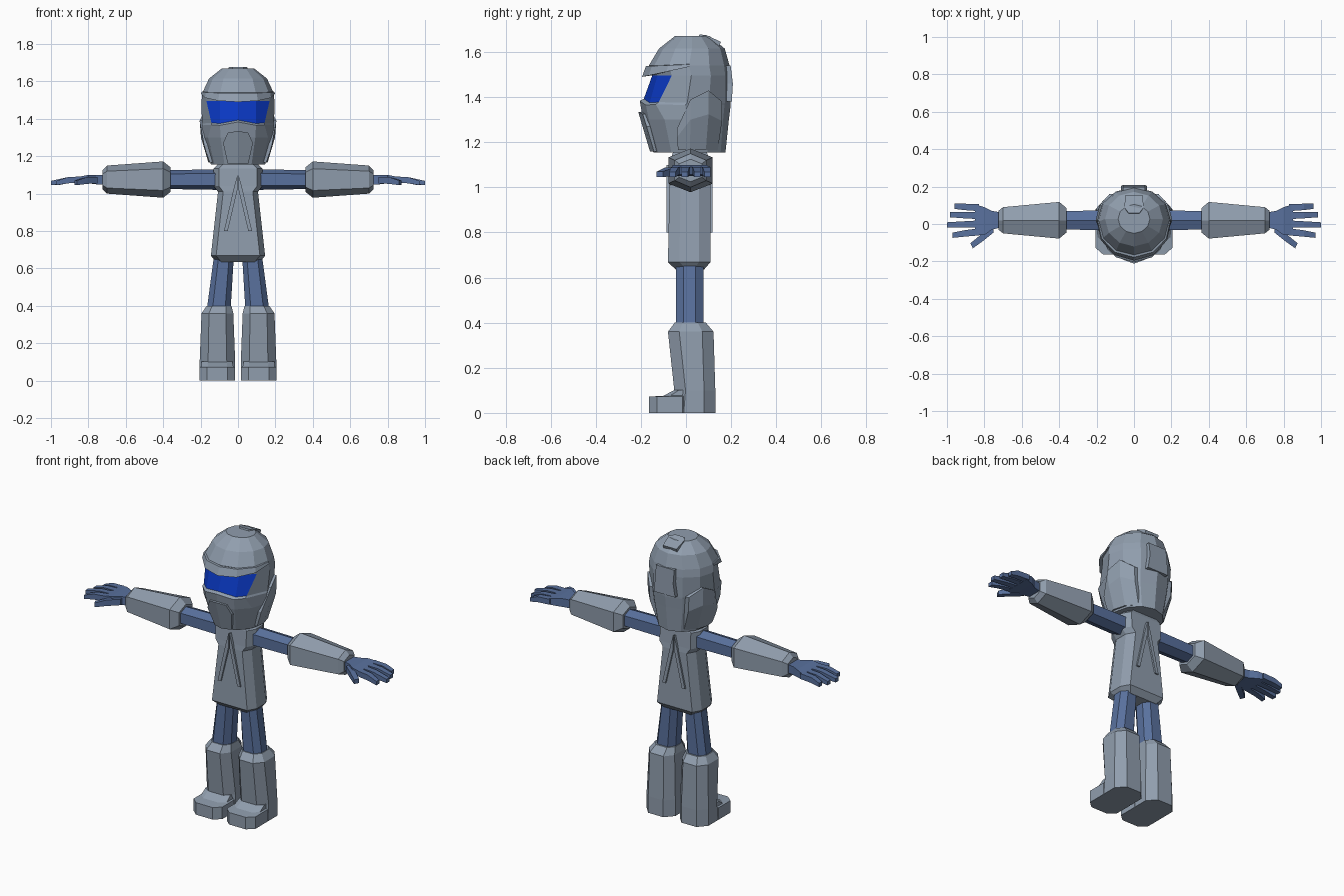
import bpy, bmesh, math

if "Cube" in bpy.data.objects:
    bpy.data.objects.remove(bpy.data.objects["Cube"])


def material(name, rgb):
    m = bpy.data.materials.new(name)
    m.diffuse_color = (*rgb, 1)
    m.use_nodes = True
    m.node_tree.nodes["Principled BSDF"].inputs["Base Color"].default_value = m.diffuse_color
    return m


ARMOUR = material("grey armour", (0.28, 0.34, 0.42))
SUIT = material("slate blue suit", (0.10, 0.165, 0.34))
VISOR = material("deep blue visor", (0.003, 0.04, 0.55))


def loft(name, rings, mat, mirror=False):
    """Skin closed rings of points and cap both ends; optionally add the mirrored copy."""
    bm = bmesh.new()
    for s in ((1, -1) if mirror else (1,)):
        vs = [[bm.verts.new((p[0] * s, p[1], p[2])) for p in r] for r in rings]
        n = len(rings[0])
        for a, b in zip(vs, vs[1:]):
            for i in range(n):
                j = (i + 1) % n
                bm.faces.new((a[i], a[j], b[j], b[i]))
        bm.faces.new(vs[0])
        bm.faces.new(vs[-1])
    bmesh.ops.recalc_face_normals(bm, faces=bm.faces)
    me = bpy.data.meshes.new(name)
    bm.to_mesh(me)
    bm.free()
    me.materials.append(mat)
    ob = bpy.data.objects.new(name, me)
    bpy.context.collection.objects.link(ob)
    return ob


def octo(z, x0, x1, y0, y1, cx, cy):
    """Box outline with cut corners at height z."""
    return [(x0 + cx, y0, z), (x1 - cx, y0, z), (x1, y0 + cy, z), (x1, y1 - cy, z),
            (x1 - cx, y1, z), (x0 + cx, y1, z), (x0, y1 - cy, z), (x0, y0 + cy, z)]


def oval(z, w, yf, yb):
    """Twelve-sided ring; point 0 is at the front."""
    c, r = (yf + yb) / 2, (yb - yf) / 2
    return [(w * math.sin(k * math.pi / 6), c - r * math.cos(k * math.pi / 6), z) for k in range(12)]


def arm_ring(x, ry, rz, cy=0.02, cz=1.075):
    """Six-sided ring across the arm, points at top and bottom."""
    return [(x, cy + ry * sy, cz + rz * sz) for sy, sz in
            ((0, 1), (1, .6), (1, -.6), (0, -1), (-1, -.6), (-1, .6))]


def box_ring(x, y0, y1, z0, z1):
    return [(x, y0, z0), (x, y1, z0), (x, y1, z1), (x, y0, z1)]


def plate(name, pts, push, mat=ARMOUR, mirror=False):
    """Panel with the given outline, given depth by a push vector."""
    return loft(name, [pts, [tuple(a + b for a, b in zip(p, push)) for p in pts]], mat, mirror)


# helmet shell, with the recessed front band as the visor
rings = [oval(*r) for r in (
    (1.155, .145, -.145, .175), (1.30, .185, -.19, .19), (1.365, .193, -.205, .198),
    (1.375, .193, -.187, .198), (1.495, .195, -.15, .197), (1.54, .190, -.165, .193),
    (1.615, .155, -.12, .172), (1.67, .085, -.05, .105))]
for ring in rings[2:4]:                      # shape the lower visor edge
    x, y, z = ring[0]
    ring[0] = (x, y, z + .018)
    for k in (2, 10):
        x, y, z = ring[k]
        ring[k] = (x * .85, y - .03, z + .003)
helmet = loft("helmet", rings, ARMOUR)
helmet.data.materials.append(VISOR)
for f in helmet.data.polygons:
    c = f.center
    if 1.39 < c.z < 1.47 and c.y < -.08:
        f.material_index = 1

# helmet brim: wedge wrapping the front half
brim = []
for k in range(-3, 4):
    a = k * math.pi / 6
    s, c = math.sin(a), math.cos(a)
    lo, hi, out = 1.535 - .045 * c, 1.545 - .008 * c, .003 + .012 * c
    brim.append([(.17 * s, .015 - .14 * c, lo + .01), ((.195 + out) * s, .015 - (.195 + out) * c, lo),
                 ((.190 + out) * s, .015 - (.178 + out) * c, hi), (.17 * s, .015 - .14 * c, hi + .005)])
loft("helmet_brim", brim, ARMOUR)

# ear guards, following the side of the helmet
ears = []
for y, top, wt, f, fb in ((-.04, 1.26, .175, .97, .95), (.02, 1.39, .193, 1, 1),
                          (.10, 1.43, .194, .89, .86), (.16, 1.38, .193, .62, .5)):
    mid = 1.165 + (top - 1.165) * .6
    wm = .145 + .28 * (mid - 1.165)
    ears.append([(.145 * fb + .013, y * .88, 1.165), (min(wm, .19) * f + .015, y, mid), (wt * f + .012, y, top),
                 (wt * f - .03, y, top), (.145 * fb - .03, y * .88, 1.165)])
loft("ear_guards", ears, ARMOUR, True)

# mouth guard in two mirrored halves
plate("mouth_guard", [(0, -.212, 1.335), (.055, -.192, 1.325), (.08, -.175, 1.27),
                      (.055, -.142, 1.16), (0, -.16, 1.16)], (0, .03, 0), mirror=True)

# back and crown panels
plate("back_panel", [(-.07, .203, 1.38), (.07, .203, 1.38), (.06, .208, 1.46), (.06, .198, 1.54),
                     (-.06, .198, 1.54), (-.06, .208, 1.46)], (0, -.05, 0))
plate("crown_panel", [(-.03, .06, 1.678), (.03, .06, 1.678), (.052, .09, 1.675), (.045, .155, 1.645),
                      (-.045, .155, 1.645), (-.052, .09, 1.675)], (0, -.01, -.025))

# torso
loft("torso", [octo(z, -w, w, y0, y1, .028, .05) for z, w, y0, y1 in (
    (.635, .118, -.045, .08), (.668, .145, -.08, .108), (1.01, .107, -.073, .108),
    (1.04, .13, -.07, .105), (1.135, .13, -.065, .10), (1.175, .09, -.05, .085))], ARMOUR)

# slanted raised ridges on chest and back
for name, y, d in (("chest_ridges", -.086, .03), ("back_ridges", .118, -.03)):
    plate(name, [(.003, y, 1.10), (.02, y, 1.04), (.075, y, .80), (.055, y, .80), (.003, y, 1.02)],
          (0, d, 0), mirror=True)

# arms and forearm guards
loft("upper_arms", [arm_ring(.10, .052, .055), arm_ring(.40, .05, .05)], SUIT, True)
loft("forearm_guards", [arm_ring(.36, .065, .065), arm_ring(.40, .098, .097),
                        arm_ring(.70, .07, .075), arm_ring(.725, .05, .05)], ARMOUR, True)

# hands
loft("palms", [box_ring(.70, -.015, .06, 1.05, 1.098), box_ring(.76, -.03, .07, 1.05, 1.10),
               box_ring(.80, -.06, .09, 1.055, 1.10), box_ring(.85, -.06, .105, 1.058, 1.09)], SUIT, True)
for i, (yb, xt, yt) in enumerate(((.088, .96, .095), (.045, .985, .05), (.0, 1.0, -.005), (-.042, .97, -.06))):
    loft("finger_%d" % (i + 1), [box_ring(.83, yb - .019, yb + .019, 1.06, 1.092),
                                 box_ring(.91, (yb + yt) / 2 - .017, (yb + yt) / 2 + .017, 1.055, 1.088),
                                 box_ring(xt, yt - .014, yt + .014, 1.045, 1.068)], SUIT, True)
loft("thumb", [box_ring(.75, -.045, .0, 1.055, 1.09), box_ring(.81, -.093, -.05, 1.052, 1.088),
               [(.862, -.13, 1.045), (.875, -.103, 1.045), (.875, -.103, 1.07), (.862, -.13, 1.07)]],
     SUIT, True)

# legs
loft("thighs", [octo(.37, .04, .168, -.045, .078, .03, .035),
                octo(.67, .022, .128, -.045, .078, .025, .035)], SUIT, True)

# boots
loft("boot_shafts", [octo(0, .015, .205, -.06, .13, .045, .05), octo(.10, .015, .205, -.052, .13, .045, .05),
                     octo(.36, .025, .195, -.08, .122, .04, .05),
                     octo(.40, .035, .168, -.05, .088, .03, .035)], ARMOUR, True)
loft("boot_toes", [octo(0, .015, .205, -.163, .02, .04, .035), octo(.072, .015, .205, -.163, .02, .04, .035),
                   octo(.076, .025, .195, -.10, .02, .035, .03),
                   octo(.102, .03, .195, -.05, .02, .03, .02)], ARMOUR, True)
